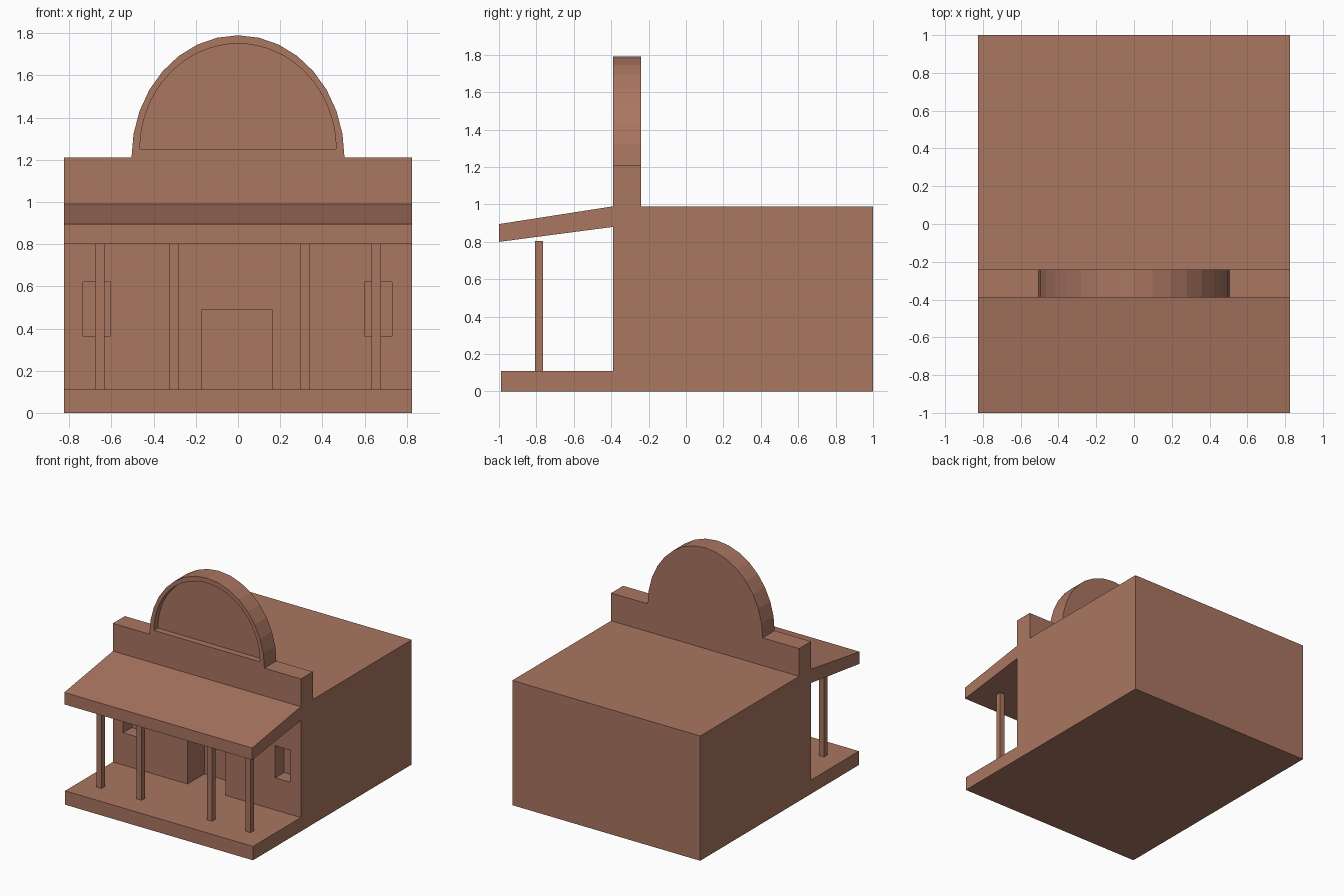
import bpy, bmesh, math
from mathutils import Vector

if "Cube" in bpy.data.objects:
    bpy.data.objects.remove(bpy.data.objects["Cube"])

clay = bpy.data.materials.new("clay")
clay.diffuse_color = (0.40, 0.18, 0.12, 1)
clay.use_nodes = True
clay.node_tree.nodes["Principled BSDF"].inputs["Base Color"].default_value = clay.diffuse_color


def prism(name, points, extrude):
    """Closed solid made by sweeping a flat outline along a vector."""
    bm = bmesh.new()
    face = bm.faces.new([bm.verts.new(p) for p in points])
    ext = bmesh.ops.extrude_face_region(bm, geom=[face], use_keep_orig=True)
    verts = [g for g in ext["geom"] if isinstance(g, bmesh.types.BMVert)]
    bmesh.ops.translate(bm, verts=verts, vec=Vector(extrude))
    bmesh.ops.recalc_face_normals(bm, faces=bm.faces)
    mesh = bpy.data.meshes.new(name)
    bm.to_mesh(mesh)
    bm.free()
    mesh.materials.append(clay)
    obj = bpy.data.objects.new(name, mesh)
    bpy.context.collection.objects.link(obj)
    return obj


def side_profile(name, yz, half_width=0.825):
    return prism(name, [(-half_width, y, z) for y, z in yz], (2 * half_width, 0, 0))


def box(name, x0, x1, y0, y1, z0, z1):
    return prism(name, [(x0, y0, z0), (x1, y0, z0), (x1, y1, z0), (x0, y1, z0)],
                 (0, 0, z1 - z0))


def half_round(name, rx, rz, base, y0, y1, segments=16):
    pts = []
    for i in range(segments + 1):
        a = math.pi * i / segments
        pts.append((rx * math.cos(a), y0, base + rz * math.sin(a)))
    return prism(name, pts, (0, y1 - y0, 0))


def carve(obj, cutter):
    cutter.hide_render = True
    mod = obj.modifiers.new("carve", "BOOLEAN")
    mod.operation = "DIFFERENCE"
    mod.solver = "EXACT"
    mod.object = cutter
    bpy.context.view_layer.objects.active = obj
    bpy.ops.object.modifier_apply(modifier=mod.name)
    bpy.data.objects.remove(cutter)


FRONT, BACK = -0.39, -0.24

# Hall with raised front parapet, and the porch floor in the same outline
hall = side_profile("hall", [(-0.99, 0), (1, 0), (1, 0.99), (BACK, 0.99), (BACK, 1.21),
                             (FRONT, 1.21), (FRONT, 0.11), (-0.99, 0.11)])

# Doorway and window recesses
carve(hall, box("door_cutter", -0.17, 0.163, -0.5, -0.18, 0.11, 0.49))
for x in (-0.67, 0.665):
    carve(hall, box("window_cutter", x - 0.065, x + 0.065, -0.5, -0.28, 0.365, 0.62))

# Round gable with a sunken panel
gable = half_round("round_gable", 0.505, 0.58, 1.21, FRONT, BACK)
carve(gable, half_round("panel_cutter", 0.465, 0.50, 1.25, FRONT - 0.1, FRONT + 0.05, 32))

# Sloping porch roof
side_profile("porch_roof", [(-1, 0.80), (FRONT, 0.88), (FRONT, 0.99), (-1, 0.895)])

# Porch posts
for i, x in enumerate((-0.655, -0.304, 0.317, 0.655)):
    box(f"porch_post_{i + 1}", x - 0.022, x + 0.022, -0.808, -0.764, 0.11, 0.805)
